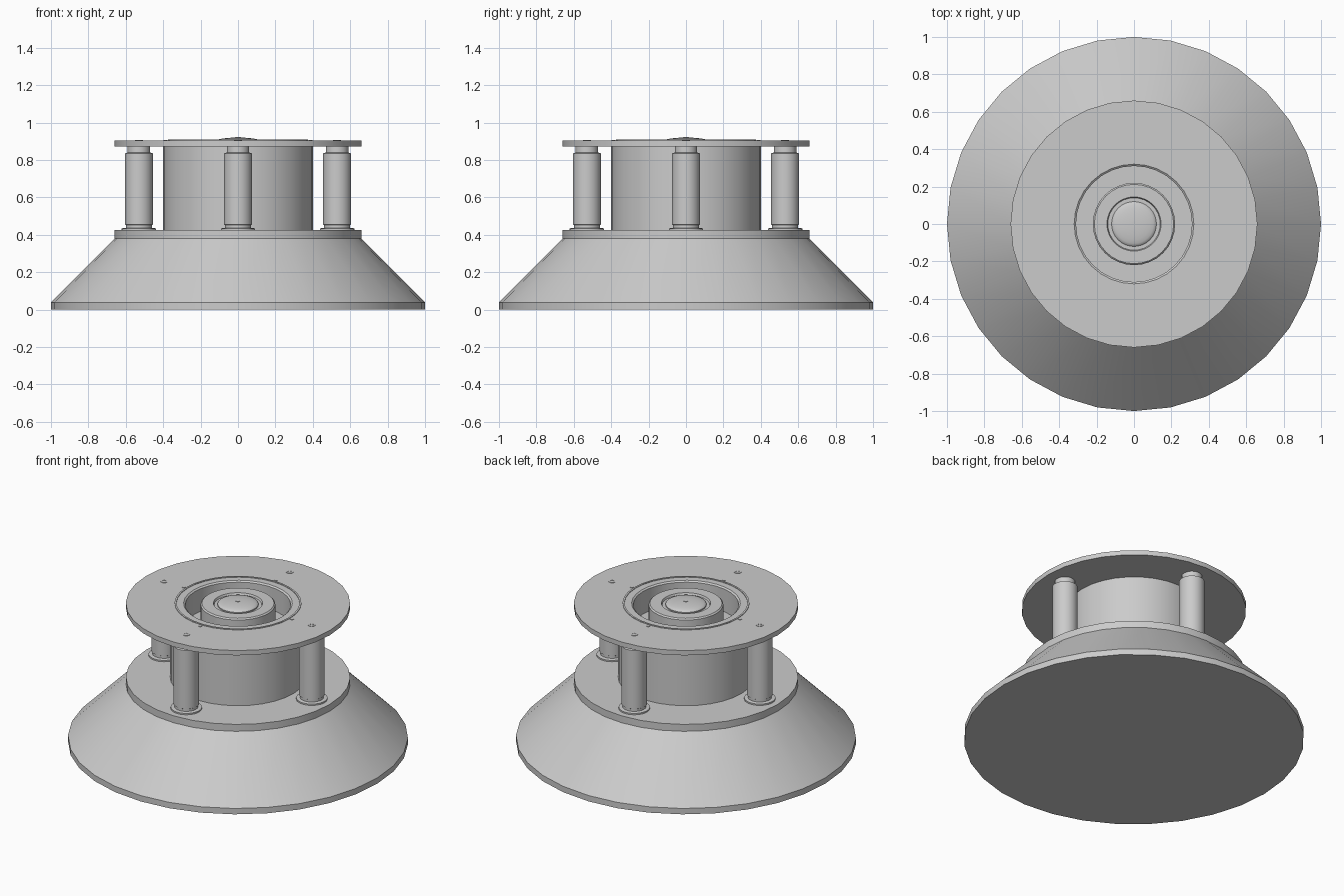
import bpy, bmesh, math

if "Cube" in bpy.data.objects:
    bpy.data.objects.remove(bpy.data.objects["Cube"])

def lathe(name, profile, seg=32, loc=(0, 0, 0), closed=False):
    """Revolve an (r, z) profile around the z axis."""
    bm = bmesh.new()
    rings = []
    for r, z in profile:
        if r == 0:
            rings.append([bm.verts.new((0, 0, z))] * seg)
        else:
            rings.append([bm.verts.new((r * math.cos(2 * math.pi * i / seg),
                                        r * math.sin(2 * math.pi * i / seg), z))
                          for i in range(seg)])
    pairs = list(zip(rings, rings[1:]))
    if closed:
        pairs.append((rings[-1], rings[0]))
    for a, b in pairs:
        for i in range(seg):
            j = (i + 1) % seg
            bm.faces.new(list(dict.fromkeys((a[i], a[j], b[j], b[i]))))
    bmesh.ops.recalc_face_normals(bm, faces=bm.faces)
    mesh = bpy.data.meshes.new(name)
    bm.to_mesh(mesh)
    bm.free()
    ob = bpy.data.objects.new(name, mesh)
    ob.location = loc
    bpy.context.collection.objects.link(ob)
    bpy.ops.object.select_all(action='DESELECT')
    ob.select_set(True)
    bpy.context.view_layer.objects.active = ob
    bpy.ops.object.shade_smooth_by_angle(angle=math.radians(30))
    return ob

def around(radius):
    return [(radius * math.cos(k * math.pi / 2), radius * math.sin(k * math.pi / 2), 0)
            for k in range(4)]

# Conical foot with lower rim and upper disc
lathe("conical_base", [(0, 0), (1, 0), (1, 0.038), (0.66, 0.38), (0.66, 0.425), (0, 0.425)])

# Drum with an open pocket in its top
lathe("drum", [(0, 0.42), (0.4, 0.42), (0.4, 0.88), (0.31, 0.88), (0.31, 0.75), (0, 0.75)])

# Top plate with central hole, and the thin raised trim ring on it
lathe("top_plate", [(0.66, 0.873), (0.66, 0.904), (0.32, 0.904), (0.31, 0.896), (0.31, 0.873)],
      closed=True)
lathe("trim_ring", [(0.373, 0.9), (0.373, 0.908), (0.362, 0.908), (0.362, 0.9)], closed=True)

# Hub in the pocket: bevelled rim, shallow groove, domed cap
lathe("hub", [(0, 0.745), (0.22, 0.745), (0.22, 0.897), (0.212, 0.905), (0.145, 0.905),
              (0.14, 0.893), (0, 0.893)])
dome = [(0.12 * math.cos(t * math.pi / 12), 0.9 + 0.02 * math.sin(t * math.pi / 12))
        for t in range(6)]
lathe("hub_cap", [(0, 0.89), (0.12, 0.89)] + dome + [(0, 0.92)])
lathe("cap_screw", [(0, 0.915), (0.015, 0.915), (0.015, 0.922), (0, 0.922)], 12)

# Four posts with foot flange and narrower necks, and bolts above them
for loc in around(0.53):
    lathe("post", [(0, 0.42), (0.092, 0.42), (0.092, 0.434), (0.07, 0.437), (0.07, 0.452),
                   (0.075, 0.455), (0.075, 0.835), (0.06, 0.84), (0.06, 0.878), (0, 0.878)],
          32, loc)
    lathe("plate_bolt", [(0, 0.9), (0.022, 0.9), (0.022, 0.906), (0.012, 0.906),
                         (0.012, 0.904), (0, 0.904)], 12, loc)

# Small pins around the trim ring
for loc in around(0.388):
    lathe("small_pin", [(0, 0.9), (0.011, 0.9), (0.011, 0.907), (0, 0.907)], 10, loc)
